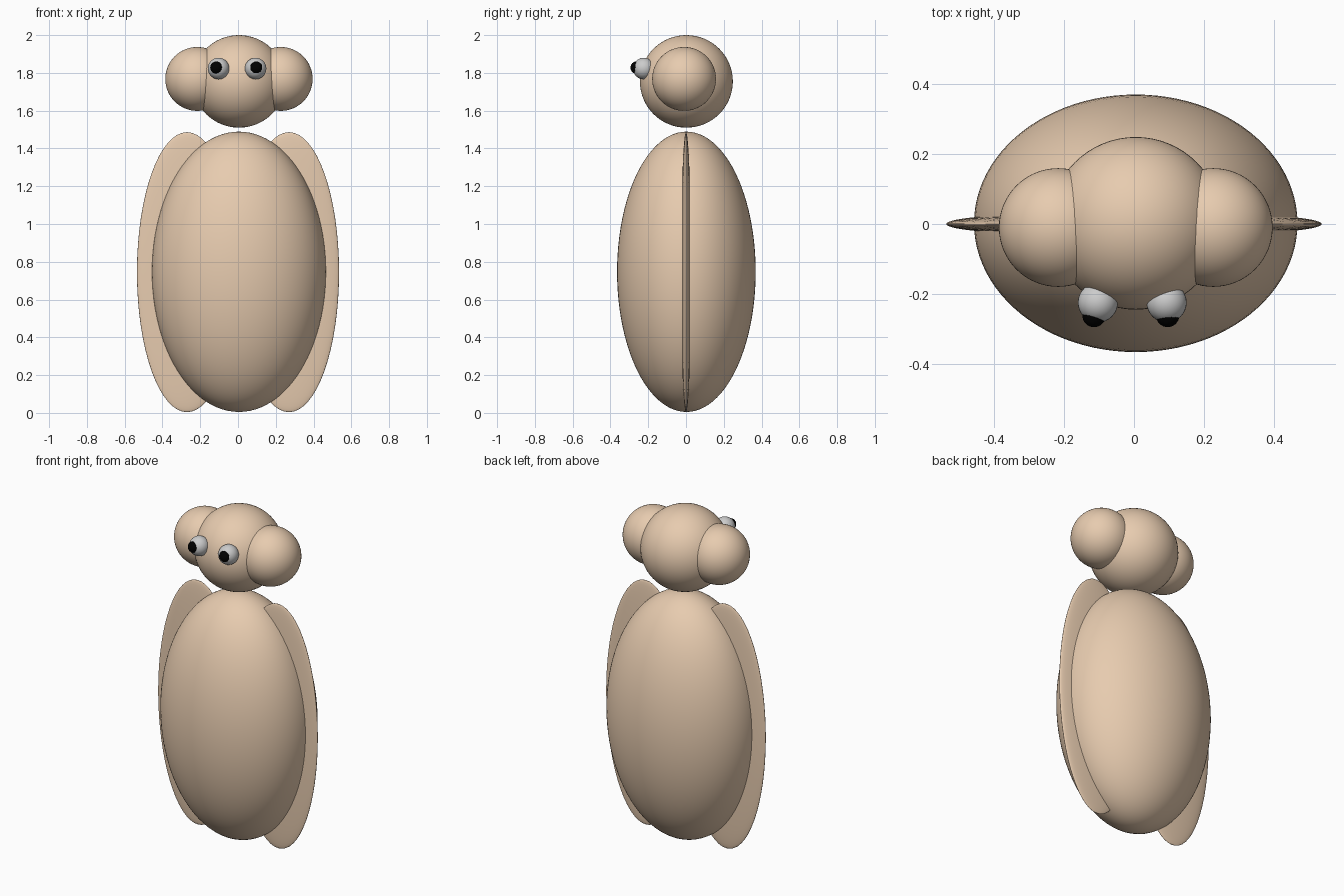
import bpy

if "Cube" in bpy.data.objects:
    bpy.data.objects.remove(bpy.data.objects["Cube"])


def material(name, color):
    m = bpy.data.materials.new(name)
    m.diffuse_color = color
    m.use_nodes = True
    m.node_tree.nodes["Principled BSDF"].inputs["Base Color"].default_value = m.diffuse_color
    return m


tan = material("tan", (0.80, 0.60, 0.43, 1))
black = material("black", (0.0, 0.0, 0.0, 1))


def ellipsoid(name, center, radii, mat=None, segments=64, rings=32):
    bpy.ops.mesh.primitive_uv_sphere_add(segments=segments, ring_count=rings,
                                         radius=1, location=center)
    ob = bpy.context.object
    ob.name = name
    ob.scale = radii
    bpy.ops.object.transform_apply(location=False, rotation=False, scale=True)
    bpy.ops.object.shade_smooth()
    if mat:
        ob.data.materials.append(mat)
    return ob


# Egg-shaped body and floating head
ellipsoid("body", (0.005, 0.002, 0.747), (0.461, 0.367, 0.742), tan, 96, 48)
ellipsoid("head", (0.005, 0.002, 1.755), (0.246, 0.246, 0.245), tan)

# Paired parts
for side, s in (("left", -1), ("right", 1)):
    # Thin side flap
    ellipsoid(side + "_flap", (s * 0.27, 0, 0.745), (0.265, 0.027, 0.741), tan)
    # Round ear
    ellipsoid(side + "_ear", (0.005 + s * 0.221, -0.01, 1.768), (0.169,) * 3, tan)
    # Eyeball
    ellipsoid(side + "_eye", (-0.005 + s * 0.098, -0.224, 1.823), (0.057,) * 3,
              None, 32, 16)
    # Pupil
    ellipsoid(side + "_pupil", (-0.009 + s * 0.105, -0.261, 1.828), (0.033,) * 3,
              black, 32, 16)
